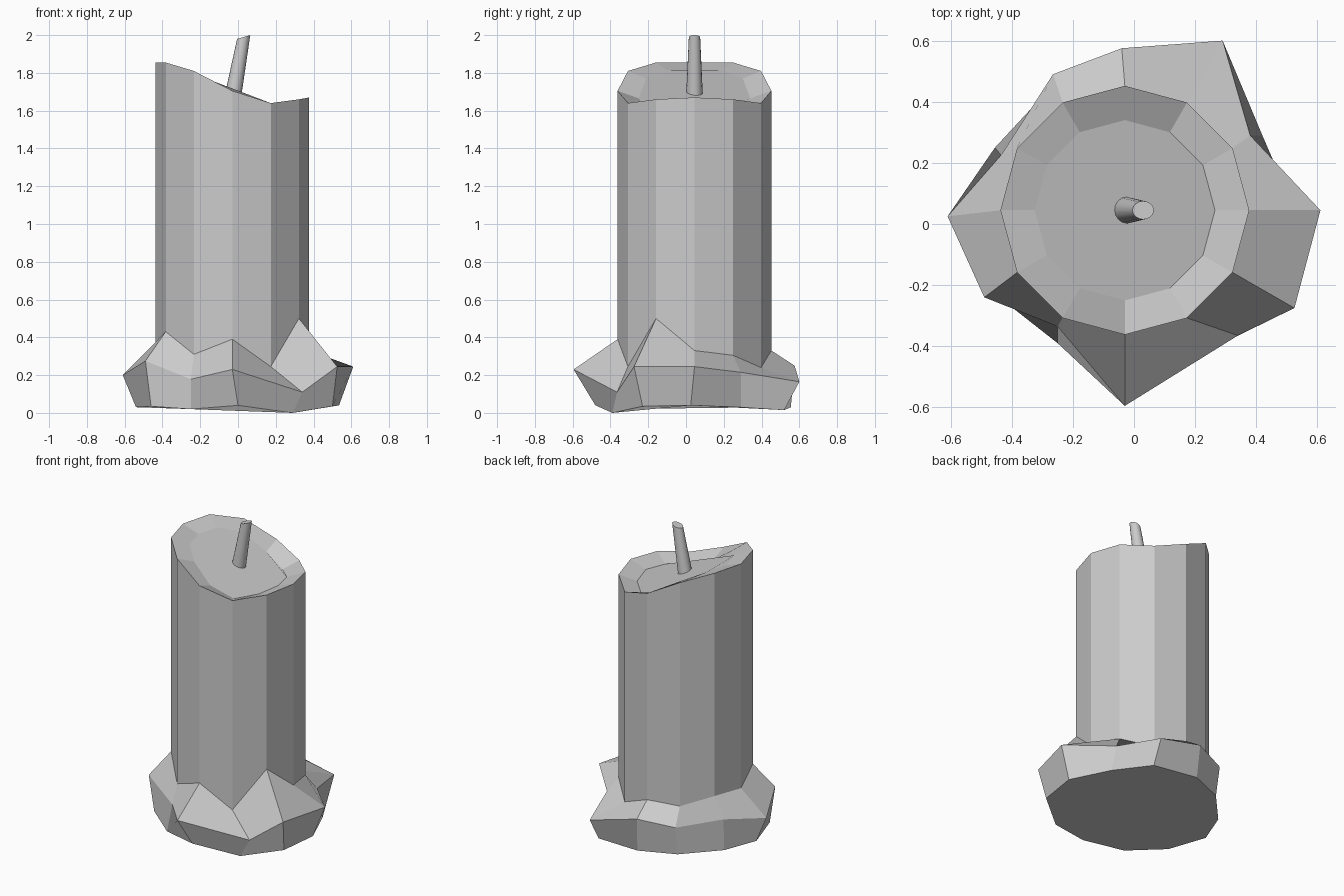
import bpy, bmesh, math

if "Cube" in bpy.data.objects:
    bpy.data.objects.remove(bpy.data.objects["Cube"])

CX, CY, R, N = -0.03, 0.045, 0.407, 12


def circle(radius, heights):
    """Ring of N points around the candle axis, with a height per corner."""
    return [(CX + radius * math.cos(2 * math.pi * i / N),
             CY + radius * math.sin(2 * math.pi * i / N), z)
            for i, z in enumerate(heights)]


def loft(name, rings):
    """Skin a stack of rings and cap both ends."""
    bm = bmesh.new()
    loops = [[bm.verts.new(p) for p in ring] for ring in rings]
    for a, b in zip(loops, loops[1:]):
        n = len(a)
        for i in range(n):
            j = (i + 1) % n
            bm.faces.new((a[i], a[j], b[j], b[i]))
    bm.faces.new(loops[0][::-1])
    bm.faces.new(loops[-1])
    bmesh.ops.recalc_face_normals(bm, faces=bm.faces)
    mesh = bpy.data.meshes.new(name)
    bm.to_mesh(mesh)
    bm.free()
    obj = bpy.data.objects.new(name, mesh)
    bpy.context.collection.objects.link(obj)
    return obj


# Melted wax foot: uneven underside and jagged outer lip, anticlockwise from +x
foot = [(.535, .025, .04), (.42, .29, .03), (.28, .52, .015), (-.03, .555, .03),
        (-.26, .46, .03), (-.455, .25, .03), (-.54, .03, .03), (-.46, -.225, .035),
        (-.25, -.39, .02), (0, -.48, .04), (.29, -.39, 0), (.5, -.23, .035)]
lip = [(.61, .045, .245), (.38, .29, .215), (.29, .6, .165), (-.04, .575, .25),
       (-.265, .49, .22), (-.435, .225, .22), (-.61, .025, .20), (-.49, -.24, .275),
       (-.25, -.335, .178), (-.03, -.595, .23), (.34, -.365, .11), (.525, -.275, .245)]

# Where the foot climbs the column, and the slanted top rim (mirrored in y)
climb = [.33, .305, .24, .33, .32, .37, .36, .43, .31, .39, .245, .5]
half_rim = [1.67, 1.66, 1.64, 1.705, 1.81, 1.855, 1.855]
rim = half_rim + half_rim[-2:0:-1]

# Candle: foot, column and shallow sunken top
loft("candle", [foot, lip, circle(R, climb), circle(R, rim),
                circle(0.295, [z - 0.04 for z in rim])])

# Leaning, tapered wick with a slanted tip
SIDES = 16
angles = [2 * math.pi * i / SIDES for i in range(SIDES)]
base = [(CX + .045 * math.cos(a), CY + .045 * math.sin(a), 1.66) for a in angles]
tip = [(.03 + .035 * math.cos(a), CY + .03 * math.sin(a), 1.99 + .01 * math.cos(a))
       for a in angles]
wick = loft("wick", [base, tip])
bpy.context.view_layer.objects.active = wick
wick.select_set(True)
bpy.ops.object.shade_smooth_by_angle(angle=math.radians(35))
